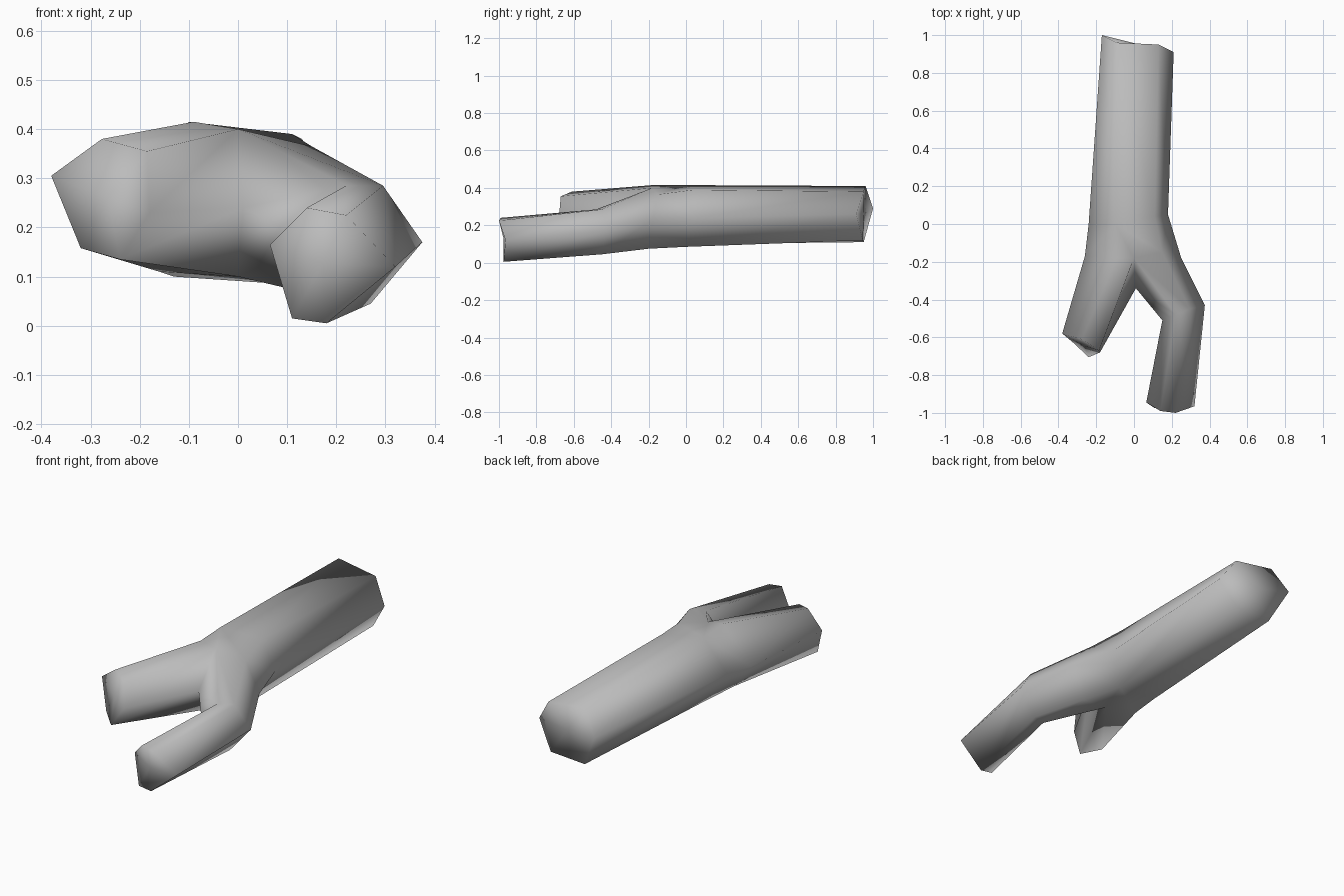
import bpy
import bmesh
from mathutils import Vector

cube = bpy.data.objects.get("Cube")
if cube:
    bpy.data.objects.remove(cube)

wood = bpy.data.materials.new("grey wood")
wood.use_nodes = True
wood.diffuse_color = (0.5, 0.5, 0.5, 1)
wood.node_tree.nodes["Principled BSDF"].inputs["Base Color"].default_value = (0.5, 0.5, 0.5, 1)

bm = bmesh.new()


def ring(*points):
    return [bm.verts.new(p) for p in points]


def loft(a, b):
    """Join two rings with the same number of points."""
    for i in range(len(a)):
        j = (i + 1) % len(a)
        bm.faces.new((a[i], a[j], b[j], b[i]))


def cap(loop):
    """Close a ragged cut end around a centre point."""
    middle = bm.verts.new(sum((v.co for v in loop), Vector()) / len(loop))
    for i in range(len(loop)):
        bm.faces.new((loop[i], loop[(i + 1) % len(loop)], middle))


# Trunk: rings run left edge, top, right edge, underside
back = ring((-.17, 1, .29), (-.09, .96, .41), (.13, .95, .38),
            (.21, .91, .26), (.12, .945, .12), (-.08, .95, .11))
mid = ring((-.24, 0, .26), (-.1, 0, .415), (.11, .04, .39),
           (.18, .05, .24), (.09, 0, .085), (-.13, 0, .1))
cap(back)
loft(back, mid)

# Fork: outer points, and the seam where the two branches part
left, top_l, top_r, right, low_r, low_l = ring(
    (-.26, -.17, .24), (-.09, -.18, .415), (.15, -.15, .365),
    (.25, -.18, .23), (.16, -.2, .075), (-.16, -.18, .11))
seam_top, crotch, seam_low = ring((0, -.18, .4), (.01, -.34, .24), (0, -.22, .1))
sides = [left, top_l, top_r, right, low_r, low_l]
for i in range(6):
    j = (i + 1) % 6
    seam = {1: [seam_top], 4: [seam_low]}.get(i, [])
    bm.faces.new([mid[j], mid[i], sides[i]] + seam + [sides[j]])

# Short branch
short_end = ring((-.38, -.58, .305), (-.277, -.61, .38), (-.185, -.67, .355),
                 (-.18, -.68, .23), (-.24, -.705, .135), (-.32, -.63, .158))
loft([left, top_l, seam_top, crotch, seam_low, low_l], short_end)
cap(short_end)

# Long bent branch
bend = ring((.22, -.48, .285), (.295, -.45, .285), (.375, -.43, .17),
            (.27, -.45, .045), (.19, -.48, .055), (.15, -.51, .17))
long_end = ring((.14, -.99, .24), (.22, -1, .225), (.32, -.965, .12),
                (.18, -.975, .005), (.11, -.975, .015), (.065, -.945, .165))
loft([seam_top, top_r, right, low_r, seam_low, crotch], bend)
loft(bend, long_end)
cap(long_end)

bmesh.ops.recalc_face_normals(bm, faces=bm.faces[:])
for face in bm.faces:
    face.smooth = True
mesh = bpy.data.meshes.new("forked_branch")
bm.to_mesh(mesh)
bm.free()
mesh.materials.append(wood)
bpy.context.collection.objects.link(bpy.data.objects.new("forked_branch", mesh))
